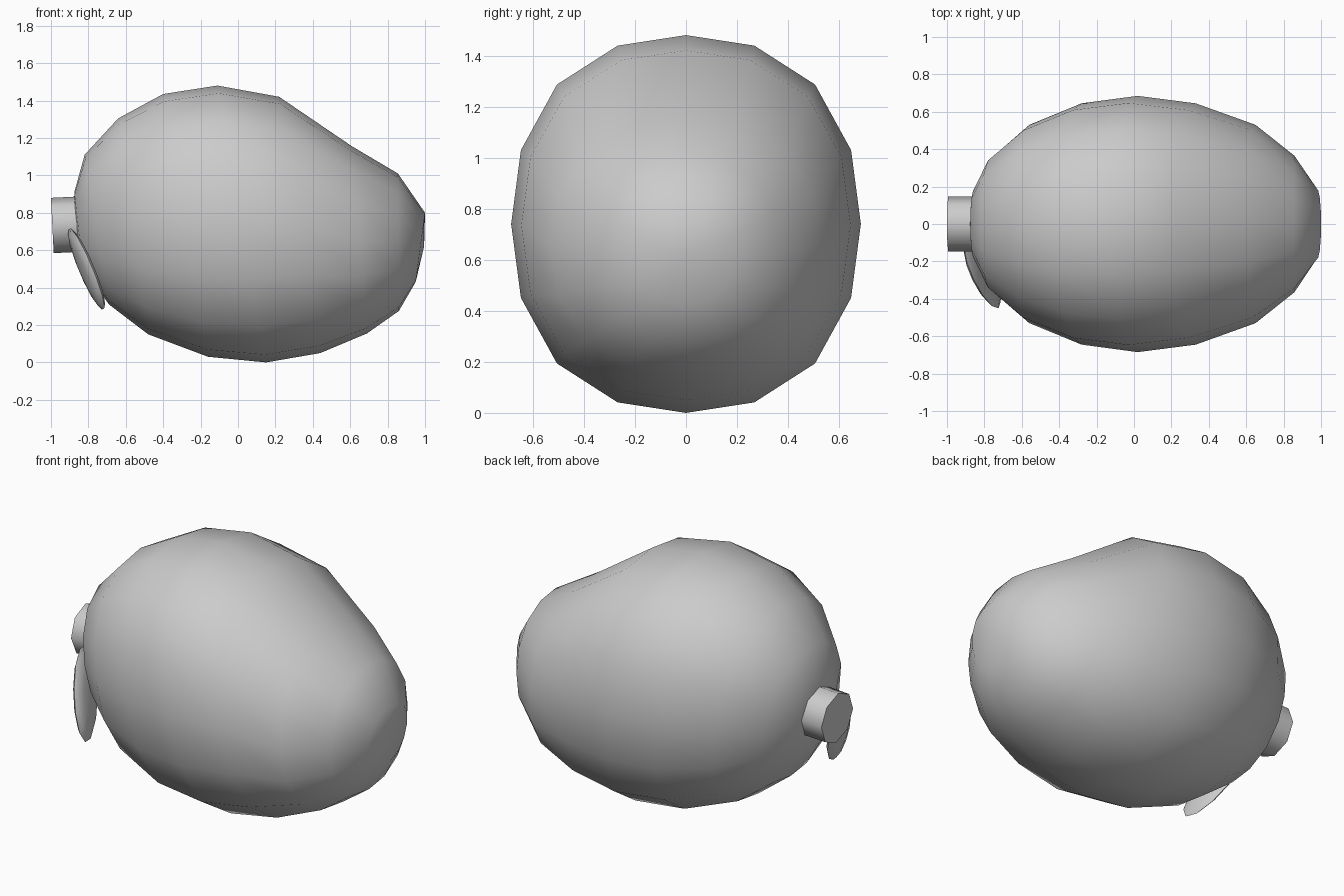
import bpy, bmesh, math
from mathutils import Vector, Matrix

if "Cube" in bpy.data.objects:
    bpy.data.objects.remove(bpy.data.objects["Cube"])


def finish(bm, name, angle):
    bmesh.ops.recalc_face_normals(bm, faces=bm.faces)
    me = bpy.data.meshes.new(name)
    bm.to_mesh(me)
    bm.free()
    ob = bpy.data.objects.new(name, me)
    bpy.context.collection.objects.link(ob)
    bpy.ops.object.select_all(action='DESELECT')
    ob.select_set(True)
    bpy.context.view_layer.objects.active = ob
    bpy.ops.object.shade_smooth_by_angle(angle=math.radians(angle))
    return ob


# fruit body: leaning rings (top x, top z, bottom x, bottom z, half width)
rings = [(1.0, .80, .95, .43, .19), (.855, 1.01, .86, .275, .365),
         (.61, 1.155, .69, .155, .53), (.22, 1.42, .44, .05, .645),
         (-.11, 1.48, .15, 0, .685), (-.40, 1.435, -.16, .03, .645),
         (-.64, 1.305, -.48, .15, .53), (-.82, 1.11, -.69, .31, .36),
         (-.875, .91, -.83, .51, .185)]
SIDES = 16
bm = bmesh.new()
loops = []
for tx, tz, bx, bz, w in rings:
    loop = []
    for i in range(SIDES):
        a = 2 * math.pi * i / SIDES
        k = 1 + .022 * (1 - math.cos(4 * a))   # slightly boxy section
        c, s = k * math.cos(a), k * math.sin(a)
        loop.append(bm.verts.new(((tx + bx) / 2 + (tx - bx) / 2 * c, w * s,
                                  (tz + bz) / 2 + (tz - bz) / 2 * c)))
    loops.append(loop)
for A, B in zip(loops, loops[1:]):
    for i in range(SIDES):
        j = (i + 1) % SIDES
        bm.faces.new((A[i], A[j], B[j], B[i]))
for loop, tip in ((loops[0], (.995, 0, .62)), (loops[-1], (-.88, 0, .71))):
    p = bm.verts.new(tip)
    for i in range(SIDES):
        bm.faces.new((loop[i], loop[(i + 1) % SIDES], p))
finish(bm, "fruit_body", 80)

# stem: short stub with a flat end
bm = bmesh.new()
axis = Vector((-1, 0, -.05)).normalized()
rot = axis.to_track_quat('Z', 'Y').to_matrix().to_4x4()
bmesh.ops.create_cone(bm, cap_ends=True, segments=8, radius1=.148, radius2=.148,
                      depth=.24, matrix=Matrix.Translation((-.873, 0, .738)) @ rot)
finish(bm, "stem", 50)

# leaf: thin oval hugging the body beside the stem
bm = bmesh.new()
d = Vector((.20, -.29, -.43)).normalized()
n = Vector((-.93, -.22, -.30))
n = (n - d * n.dot(d)).normalized()
side = n.cross(d)
basis = Matrix((d, side, n)).transposed().to_4x4()
bmesh.ops.create_uvsphere(bm, u_segments=12, v_segments=6, radius=1)
bmesh.ops.transform(bm, verts=bm.verts, matrix=Matrix.Translation((-.81, -.275, .5))
                    @ basis @ Matrix.Diagonal((.27, .13, .03, 1)))
finish(bm, "leaf", 50)
